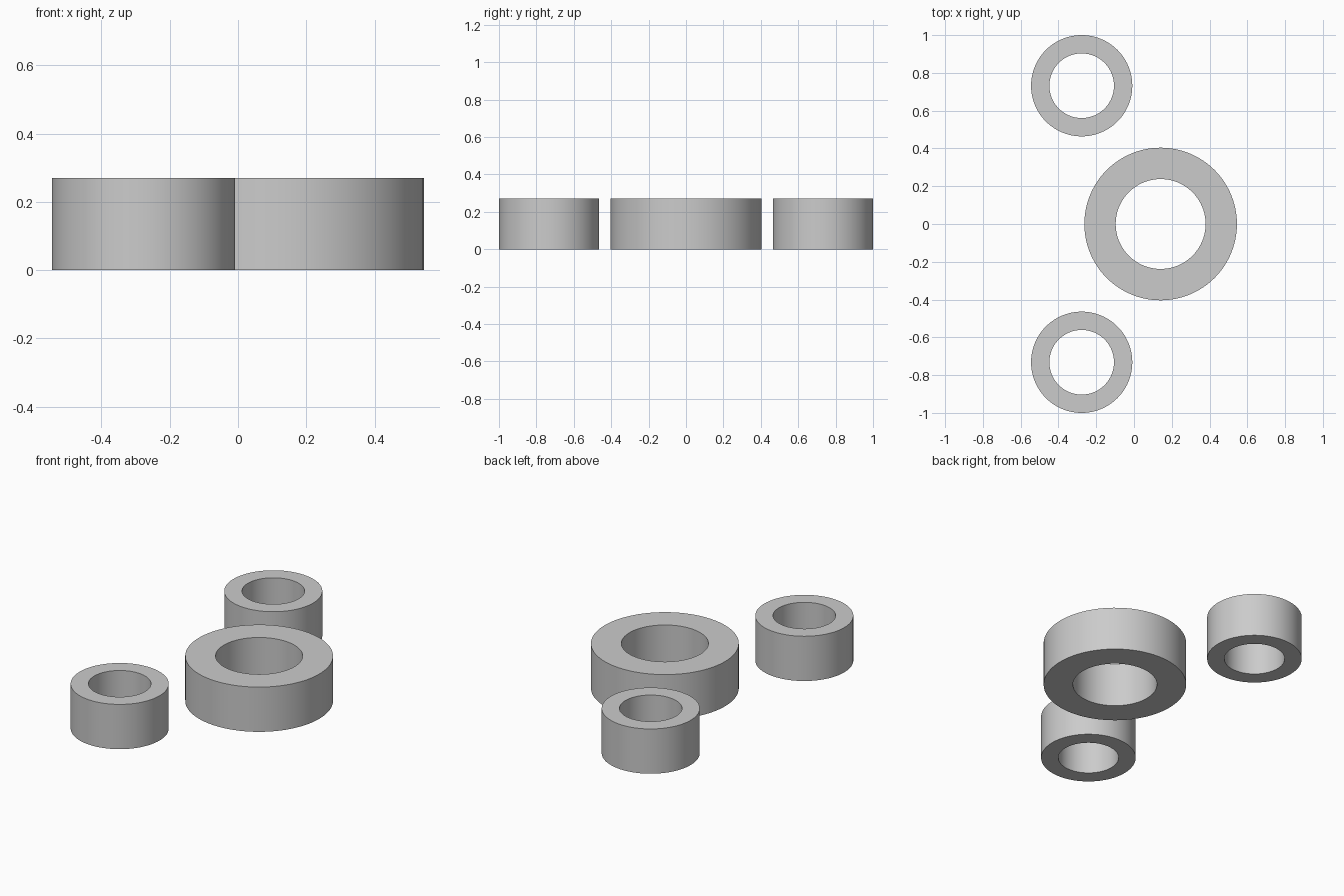
import bpy
import bmesh
import math

cube = bpy.data.objects.get("Cube")
if cube:
    bpy.data.objects.remove(cube, do_unlink=True)

HEIGHT = 0.27
SEGMENTS = 96

# Single plain grey for every ring
grey = bpy.data.materials.new("plain_grey")
grey.use_nodes = True
colour = (0.6, 0.6, 0.6, 1)
grey.diffuse_color = colour
grey.node_tree.nodes["Principled BSDF"].inputs["Base Color"].default_value = colour


def ring(name, x, y, outer, inner):
    """Spin a rectangular section about the vertical axis."""
    bm = bmesh.new()
    section = [(inner, 0), (outer, 0), (outer, HEIGHT), (inner, HEIGHT)]
    verts = [bm.verts.new((r, 0, z)) for r, z in section]
    edges = [bm.edges.new((verts[i], verts[(i + 1) % 4])) for i in range(4)]
    bmesh.ops.spin(bm, geom=verts + edges, cent=(0, 0, 0), axis=(0, 0, 1),
                   angle=math.tau, steps=SEGMENTS, use_merge=False)
    bmesh.ops.remove_doubles(bm, verts=bm.verts, dist=0.0005)
    bmesh.ops.recalc_face_normals(bm, faces=bm.faces)
    mesh = bpy.data.meshes.new(name)
    bm.to_mesh(mesh)
    bm.free()
    mesh.materials.append(grey)
    obj = bpy.data.objects.new(name, mesh)
    obj.location = (x, y, 0)
    bpy.context.collection.objects.link(obj)
    # Smooth walls, crisp rims
    bpy.ops.object.select_all(action='DESELECT')
    obj.select_set(True)
    bpy.context.view_layer.objects.active = obj
    bpy.ops.object.shade_smooth_by_angle(angle=math.radians(30))


# Large spacer ring and the two small ones either side of it
ring("large_ring", 0.141, 0, 0.404, 0.238)
for name, side in (("front_small_ring", -1), ("back_small_ring", 1)):
    ring(name, -0.277, side * 0.732, 0.268, 0.171)
